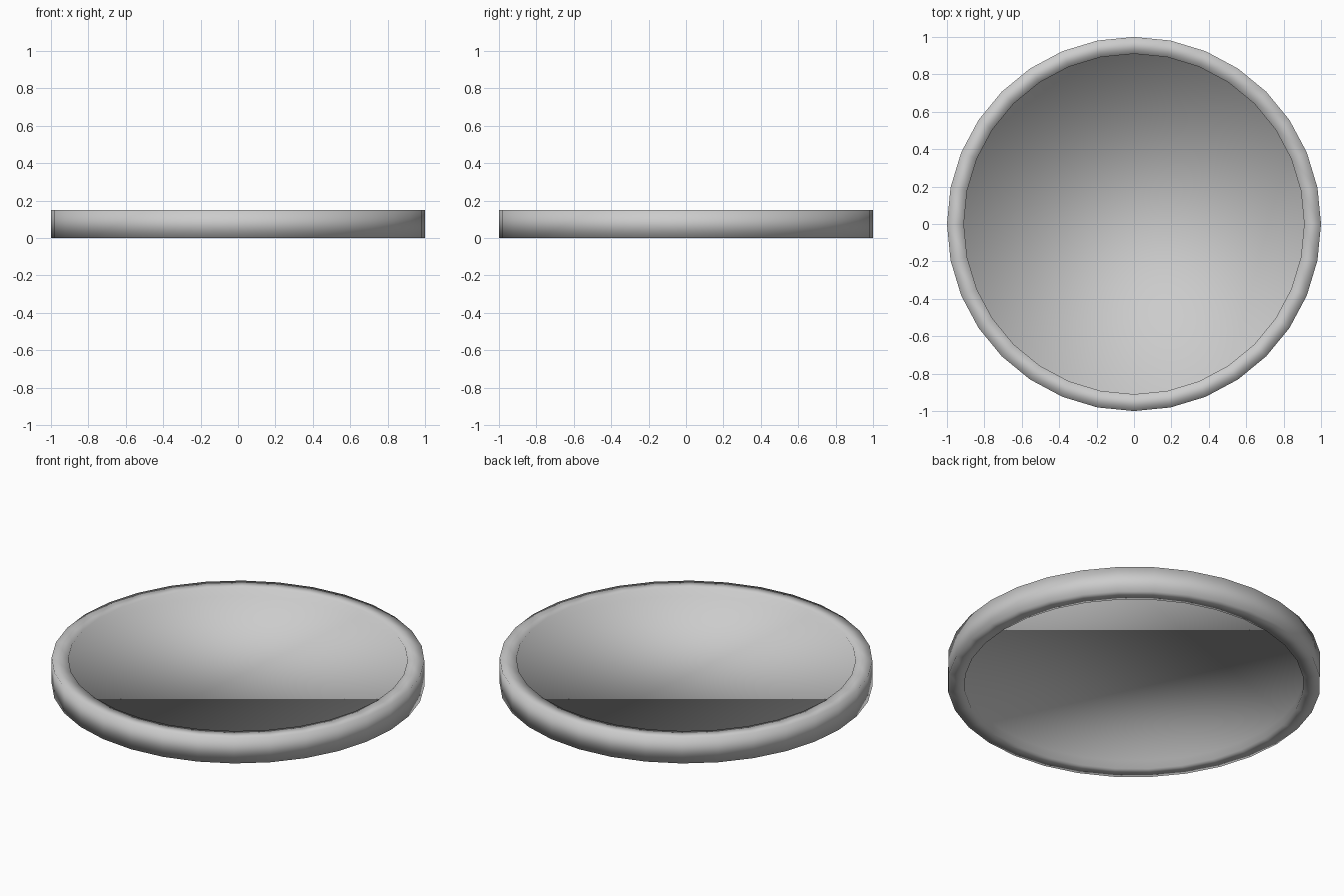
import bpy, bmesh
from mathutils import Matrix

if "Cube" in bpy.data.objects:
    bpy.data.objects.remove(bpy.data.objects["Cube"])

SIDES, HEIGHT, INNER, DEPTH = 32, 0.15, 0.91, 0.048

# Solid disc, 32 sides
bm = bmesh.new()
bmesh.ops.create_cone(bm, cap_ends=True, segments=SIDES, radius1=1, radius2=1,
                      depth=HEIGHT, matrix=Matrix.Translation((0, 0, HEIGHT / 2)))

# Raised rim: recess the top and bottom caps inside a narrow ring
for cap in [f for f in bm.faces if len(f.verts) == SIDES]:
    down = -1 if cap.normal.z > 0 else 1
    for scale, dz in ((INNER, 0), (1, DEPTH * down)):
        bmesh.ops.inset_region(bm, faces=[cap], thickness=0, use_even_offset=False)
        for v in cap.verts:
            v.co.x *= scale
            v.co.y *= scale
            v.co.z += dz

bmesh.ops.recalc_face_normals(bm, faces=bm.faces[:])

# Soft shading across the whole surface
for f in bm.faces:
    f.smooth = True

mesh = bpy.data.meshes.new("rimmed_disc")
bm.to_mesh(mesh)
bm.free()
disc = bpy.data.objects.new("rimmed_disc", mesh)
bpy.context.collection.objects.link(disc)
